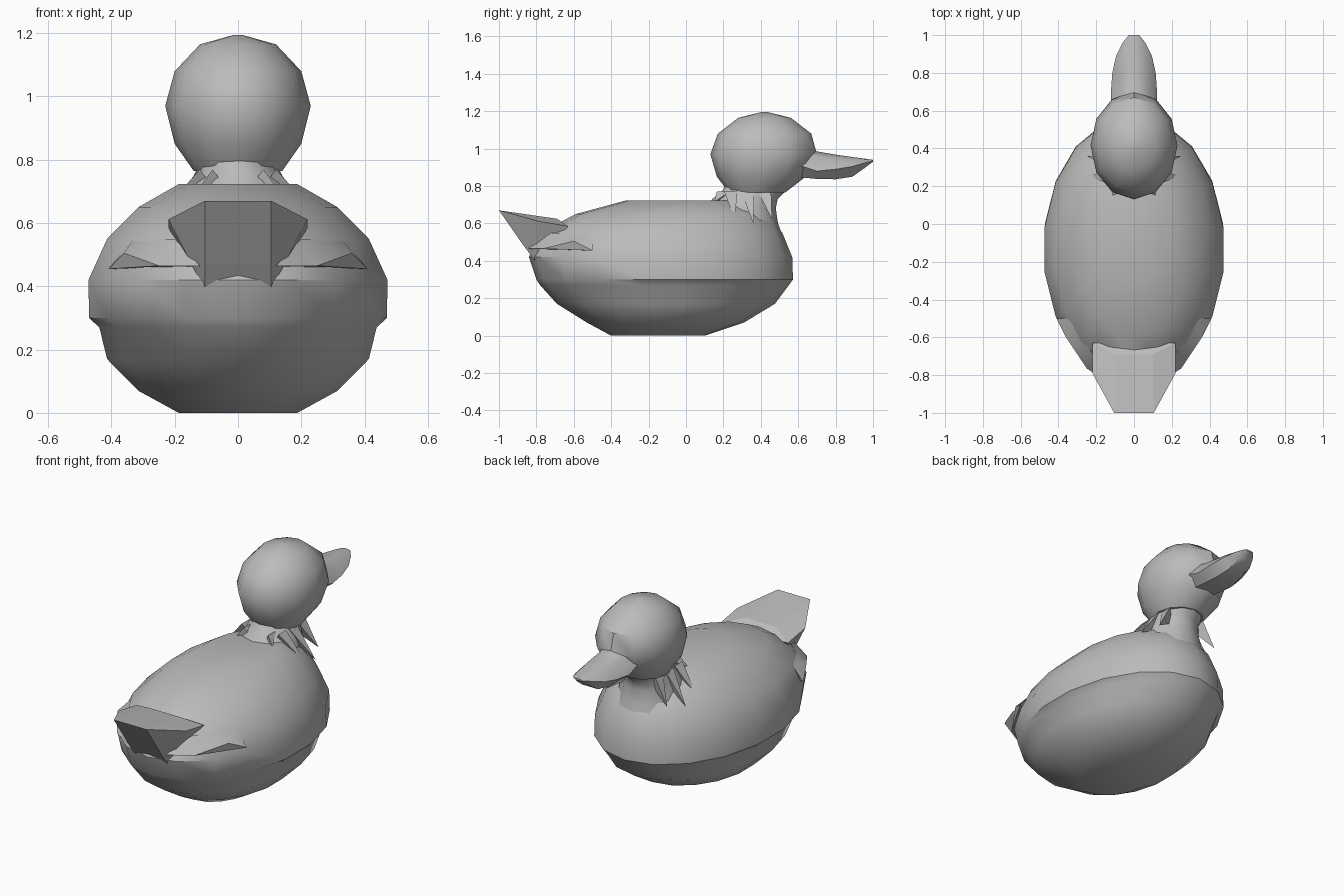
import bpy, bmesh
from math import sin, cos, pi, radians
from mathutils import Vector

cube = bpy.data.objects.get("Cube")
if cube:
    bpy.data.objects.remove(cube, do_unlink=True)

grey = bpy.data.materials.new("plain grey")
grey.use_nodes = True
grey.diffuse_color = (0.5, 0.5, 0.5, 1)
grey.node_tree.nodes["Principled BSDF"].inputs["Base Color"].default_value = (0.5, 0.5, 0.5, 1)


def finish(name, bm, angle=30):
    bmesh.ops.recalc_face_normals(bm, faces=bm.faces)
    mesh = bpy.data.meshes.new(name)
    bm.to_mesh(mesh)
    bm.free()
    mesh.materials.append(grey)
    obj = bpy.data.objects.new(name, mesh)
    bpy.context.collection.objects.link(obj)
    bpy.ops.object.select_all(action="DESELECT")
    obj.select_set(True)
    bpy.context.view_layer.objects.active = obj
    if angle:
        bpy.ops.object.shade_smooth_by_angle(angle=radians(angle))
    return obj


def loft(name, rings, angle=30):
    """Join rings of points with quads and close both ends."""
    bm = bmesh.new()
    loops = [[bm.verts.new(p) for p in ring] for ring in rings]
    n = len(loops[0])
    for a, b in zip(loops, loops[1:]):
        for i in range(n):
            j = (i + 1) % n
            bm.faces.new((a[i], a[j], b[j], b[i]))
    bm.faces.new(loops[0])
    bm.faces.new(loops[-1])
    return finish(name, bm, angle)


def oval(z, back, front, half_width, sides):
    """Level ellipse from its back and front limits."""
    mid, reach = (back + front) / 2, (front - back) / 2
    return [(half_width * sin(2 * pi * i / sides),
             mid + reach * cos(2 * pi * i / sides), z) for i in range(sides)]


def hull(name, points, angle=0):
    bm = bmesh.new()
    for p in points:
        bm.verts.new(p)
    bmesh.ops.convex_hull(bm, input=bm.verts)
    bmesh.ops.dissolve_limit(bm, angle_limit=0.02, verts=bm.verts, edges=bm.edges)
    return finish(name, bm, angle)


def mirrored(points):
    return [(s * x, y, z) for x, y, z in points for s in (-1, 1)]


# Body: stacked ovals with a flat base and a small overhang along the sides
body = [(0, -0.4, 0.1, 0.19), (0.07, -0.53, 0.31, 0.32), (0.17, -0.69, 0.475, 0.42),
        (0.27, -0.78, 0.55, 0.445), (0.3, -0.8, 0.572, 0.478), (0.42, -0.84, 0.568, 0.48),
        (0.55, -0.78, 0.515, 0.42), (0.65, -0.59, 0.44, 0.32), (0.723, -0.32, 0.3, 0.19)]
loft("body", [oval(*r, 18) for r in body], 35)

# Neck
neck = [(0.5, 0.1, 0.53, 0.2), (0.6, 0.1, 0.492, 0.19), (0.68, 0.11, 0.48, 0.17),
        (0.73, 0.14, 0.49, 0.15), (0.78, 0.2, 0.54, 0.125), (0.84, 0.22, 0.62, 0.12)]
loft("neck", [oval(*r, 12) for r in neck], 35)

# Head
head = [(0.765, 0.23, 0.53, 0.14), (0.85, 0.165, 0.64, 0.2), (0.97, 0.13, 0.7, 0.23),
        (1.08, 0.17, 0.67, 0.2), (1.165, 0.28, 0.56, 0.12), (1.195, 0.4, 0.44, 0.012)]
loft("head", [oval(*r, 12) for r in head], 35)

# Beak: a broad bill, each section given by depth, mouth line, top, bottom, half width
bill = [(0.58, 0.92, 1.03, 0.85, 0.12), (0.7, 0.88, 0.985, 0.838, 0.122),
        (0.8, 0.89, 0.968, 0.836, 0.115), (0.89, 0.905, 0.955, 0.85, 0.095),
        (0.96, 0.925, 0.946, 0.9, 0.06), (1.0, 0.935, 0.94, 0.93, 0.028)]
loft("beak", [[(-w, y, mid), (-w * 0.6, y, mid + (top - mid) * 0.75), (0, y, top),
               (w * 0.6, y, mid + (top - mid) * 0.75), (w, y, mid),
               (w * 0.55, y, low), (-w * 0.55, y, low)]
              for y, mid, top, low, w in bill], 40)

# Tail: wedge with a flat top and a blunt, undercut end
hull("tail", mirrored([(0.105, -1, 0.67), (0.22, -0.79, 0.612), (0.22, -0.63, 0.585),
                       (0.1, -0.69, 0.625), (0.105, -0.86, 0.47), (0.105, -0.8, 0.39)]))

# Pointed feathers around the base of the neck, and folded wing tips
spikes = [((0.12, 0.24), (0.255, 0.26, 0.62)), ((0.125, 0.33), (0.25, 0.36, 0.6)),
          ((0.12, 0.42), (0.2, 0.46, 0.62)), ((0.08, 0.2), (0.12, 0.15, 0.715))]
for side, label in ((1, "left"), (-1, "right")):
    for i, ((x, y), tip) in enumerate(spikes):
        root = [(x, y - 0.035, 0.77), (x, y + 0.035, 0.77), (x - 0.05, y, 0.7)]
        hull(f"neck_feather_{label}_{i + 1}", [(side * a, b, c) for a, b, c in root + [tip]])
    wing = [(0.12, -0.845, 0.465), (0.25, -0.765, 0.465), (0.36, -0.6, 0.505),
            (0.41, -0.5, 0.455), (0.2, -0.72, 0.55), (0.33, -0.5, 0.55), (0.15, -0.6, 0.46)]
    hull(f"wing_tip_{label}", [(side * a, b, c) for a, b, c in wing], 30)
